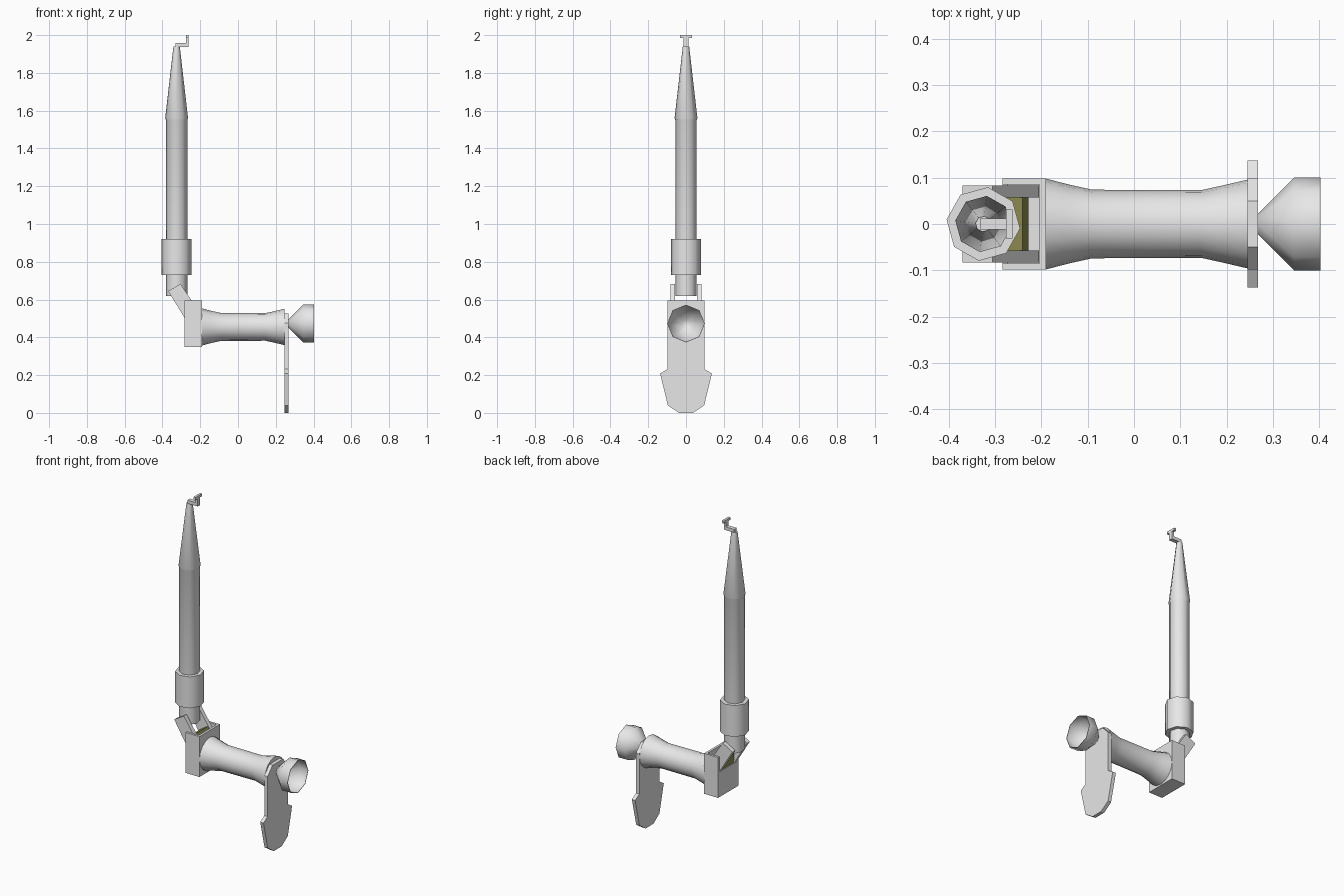
import bpy, bmesh, math
from mathutils import Vector

if "Cube" in bpy.data.objects:
    bpy.data.objects.remove(bpy.data.objects["Cube"])


def material(name, rgb):
    m = bpy.data.materials.new(name)
    m.diffuse_color = (*rgb, 1)
    m.use_nodes = True
    m.node_tree.nodes["Principled BSDF"].inputs["Base Color"].default_value = m.diffuse_color
    return m


GREY = material("light_grey", (0.8, 0.8, 0.8))
OLIVE = material("olive", (0.28, 0.27, 0.09))


def finish(name, bm, mat, smooth=None):
    bmesh.ops.recalc_face_normals(bm, faces=bm.faces)
    me = bpy.data.meshes.new(name)
    bm.to_mesh(me)
    bm.free()
    ob = bpy.data.objects.new(name, me)
    bpy.context.collection.objects.link(ob)
    me.materials.append(mat)
    if smooth:
        bpy.ops.object.select_all(action='DESELECT')
        ob.select_set(True)
        bpy.context.view_layer.objects.active = ob
        bpy.ops.object.shade_smooth_by_angle(angle=math.radians(smooth))
    return ob


def box(name, x, y, z, mat=GREY):
    bm = bmesh.new()
    bmesh.ops.create_cube(bm, size=1)
    for v in bm.verts:
        v.co = Vector([(r[0] + r[1]) / 2 + c * (r[1] - r[0]) for r, c in zip((x, y, z), v.co)])
    return finish(name, bm, mat)


def prism(name, points, axis, lo, hi, mat=GREY):
    """Extrude an outline; axis 'y' takes (x, z) points, axis 'x' takes (y, z)."""
    bm = bmesh.new()
    rings = []
    for d in (lo, hi):
        rings.append([bm.verts.new((a, d, b) if axis == 'y' else (d, a, b)) for a, b in points])
        bm.faces.new(rings[-1])
    n = len(points)
    for i in range(n):
        j = (i + 1) % n
        bm.faces.new((rings[0][i], rings[0][j], rings[1][j], rings[1][i]))
    return finish(name, bm, mat)


def turned(name, profile, axis, centre, sides, turn=0.0, smooth=50):
    """Revolve (position, radius) pairs around a line parallel to x or z, capped at both ends."""
    bm = bmesh.new()
    rings = []
    for t, r in profile:
        ring = []
        for i in range(sides):
            a = turn + math.tau * i / sides
            c, s = r * math.cos(a), r * math.sin(a)
            co = (t, c, centre + s) if axis == 'x' else (centre + c, s, t)
            ring.append(bm.verts.new(co))
        rings.append(ring)
    for p, q in zip(rings, rings[1:]):
        for i in range(sides):
            j = (i + 1) % sides
            bm.faces.new((p[i], p[j], q[j], q[i]))
    bm.faces.new(rings[0])
    bm.faces.new(rings[-1])
    return finish(name, bm, GREY, smooth)


# Upright tube with tapered tip, and the collar around it
CX = -0.325
TURN = math.radians(-7)
turned("upright_tube", [(0.62, 0.057), (1.55, 0.057), (1.56, 0.061), (1.94, 0.017)],
       'z', CX, 8, TURN)
turned("tube_collar", [(0.73, 0.08), (0.92, 0.08)], 'z', CX, 8, TURN)

# Small bracket on the tip
box("tip_bracket_arm", (-0.332, -0.262), (-0.012, 0.012), (1.938, 1.958))
box("tip_bracket_post", (-0.276, -0.262), (-0.012, 0.012), (1.938, 1.99))
box("tip_bracket_crossbar", (-0.276, -0.262), (-0.031, 0.031), (1.985, 2.0))

# Open-topped hinge housing
box("housing_floor", (-0.284, -0.19), (-0.098, 0.098), (0.35, 0.37))
box("housing_inner_wall", (-0.204, -0.19), (-0.098, 0.098), (0.35, 0.595))
box("housing_outer_wall", (-0.284, -0.272), (-0.098, 0.098), (0.35, 0.503))
for side, name in ((-1, "housing_front_cheek"), (1, "housing_back_cheek")):
    box(name, (-0.284, -0.19), sorted((side * 0.085, side * 0.098)), (0.35, 0.595))

# Slanted arms joining tube to housing
arm = [(-0.37, 0.645), (-0.305, 0.683), (-0.205, 0.535), (-0.205, 0.45), (-0.25, 0.45)]
for side, name in ((-1, "front_arm"), (1, "back_arm")):
    prism(name, arm, 'y', *sorted((side * 0.057, side * 0.083)))

# Olive block between the arms
prism("olive_block", [(-0.283, 0.56), (-0.241, 0.585), (-0.228, 0.555), (-0.228, 0.37), (-0.272, 0.37)],
      'y', -0.057, 0.057, OLIVE)

# Waisted handle
turned("handle", [(-0.19, 0.098), (-0.14, 0.085), (-0.09, 0.074), (0.145, 0.073), (0.195, 0.084), (0.246, 0.096)],
       'x', 0.455, 16, 0, 40)

# Hanging end plate, half outline mirrored
half = [(0.05, 0.525), (0.098, 0.475), (0.098, 0.232), (0.137, 0.208), (0.096, 0.04), (0.037, 0.0)]
prism("end_plate", half + [(-y, z) for y, z in reversed(half)], 'x', 0.245, 0.267)

# Hollow funnel at the end
turned("funnel", [(0.267, 0.022), (0.345, 0.1), (0.402, 0.1), (0.402, 0.097), (0.347, 0.096), (0.272, 0.021)],
       'x', 0.473, 8, 0, 50)
